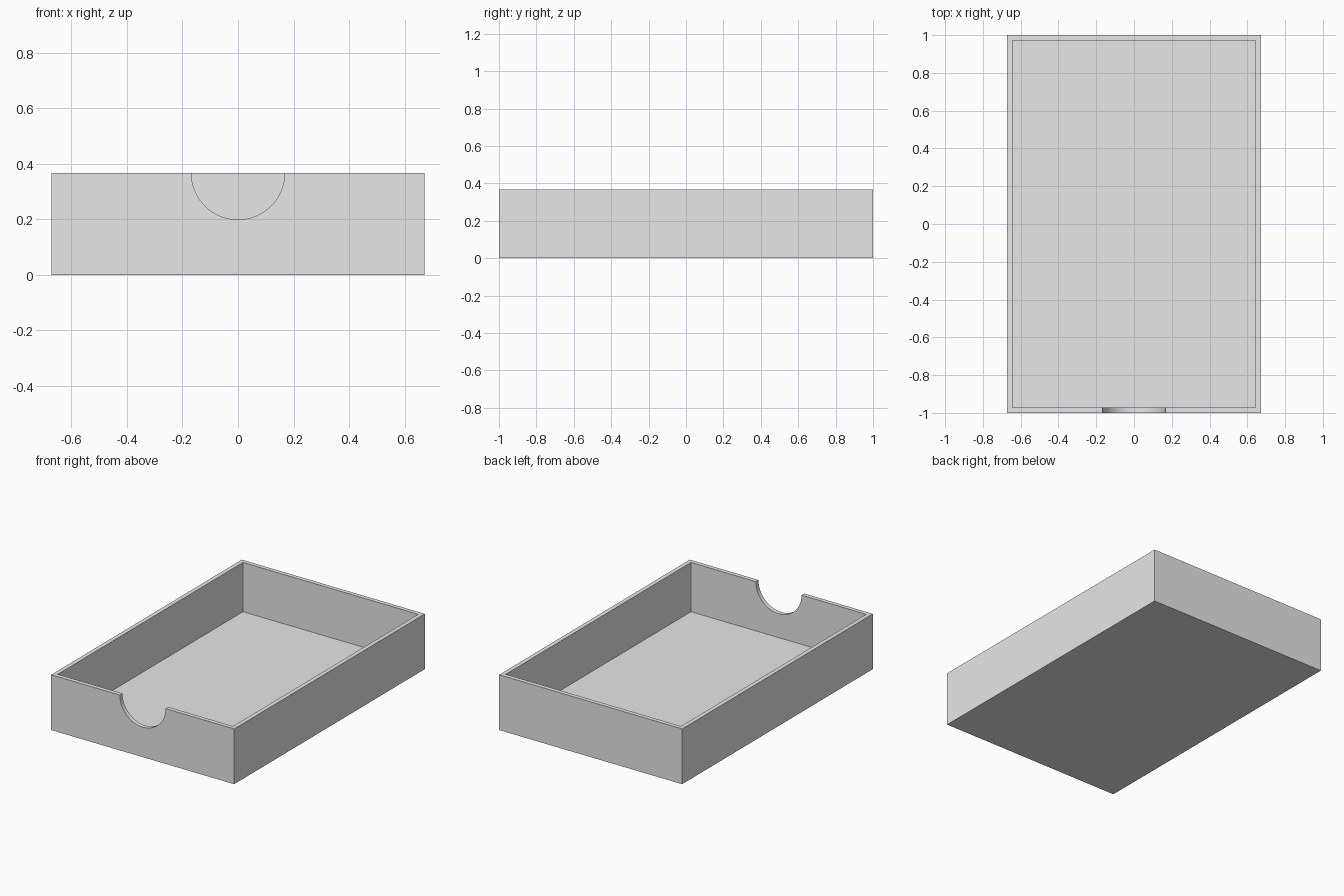
import bpy
import bmesh
import math
from mathutils import Matrix, Vector

cube = bpy.data.objects.get("Cube")
if cube:
    bpy.data.objects.remove(cube, do_unlink=True)

WIDTH, LENGTH, HEIGHT = 1.344, 2.0, 0.367
WALL, FLOOR = 0.04, 0.04
NOTCH_RADIUS = 0.168

grey = bpy.data.materials.new("light grey")
grey.use_nodes = True
colour = (0.8, 0.8, 0.8, 1.0)
grey.diffuse_color = colour
grey.node_tree.nodes["Principled BSDF"].inputs["Base Color"].default_value = colour


def make_object(name, bm):
    bmesh.ops.recalc_face_normals(bm, faces=bm.faces)
    mesh = bpy.data.meshes.new(name)
    bm.to_mesh(mesh)
    bm.free()
    mesh.materials.append(grey)
    obj = bpy.data.objects.new(name, mesh)
    bpy.context.collection.objects.link(obj)
    return obj


# Open tray: a box whose top is inset to the rim and pushed down to the floor
bm = bmesh.new()
bmesh.ops.create_cube(bm, size=1, matrix=Matrix.Translation((0, 0, HEIGHT / 2))
                      @ Matrix.Diagonal((WIDTH, LENGTH, HEIGHT, 1)))
bm.normal_update()
top = max(bm.faces, key=lambda f: f.normal.z)
bmesh.ops.inset_region(bm, faces=[top], thickness=WALL)
pushed = bmesh.ops.extrude_face_region(bm, geom=[top])["geom"]
bmesh.ops.translate(bm, vec=Vector((0, 0, FLOOR - HEIGHT)),
                    verts=[v for v in pushed if isinstance(v, bmesh.types.BMVert)])
if top.is_valid:
    bmesh.ops.delete(bm, geom=[top], context="FACES_ONLY")
tray = make_object("tray", bm)

# Half-round finger notch through the front wall
bm = bmesh.new()
bmesh.ops.create_cone(bm, cap_ends=True, segments=96, radius1=NOTCH_RADIUS,
                      radius2=NOTCH_RADIUS, depth=WALL * 4,
                      matrix=Matrix.Translation((0, -LENGTH / 2, HEIGHT))
                      @ Matrix.Rotation(math.pi / 2, 4, "X"))
cutter = make_object("notch_cutter", bm)
cutter.hide_render = True

cut = tray.modifiers.new("finger notch", "BOOLEAN")
cut.operation = "DIFFERENCE"
cut.solver = "EXACT"
cut.object = cutter

bpy.ops.object.select_all(action="DESELECT")
tray.select_set(True)
bpy.context.view_layer.objects.active = tray
bpy.ops.object.modifier_apply(modifier=cut.name)
bpy.data.objects.remove(cutter, do_unlink=True)
bpy.ops.object.shade_smooth_by_angle(angle=math.radians(30))
